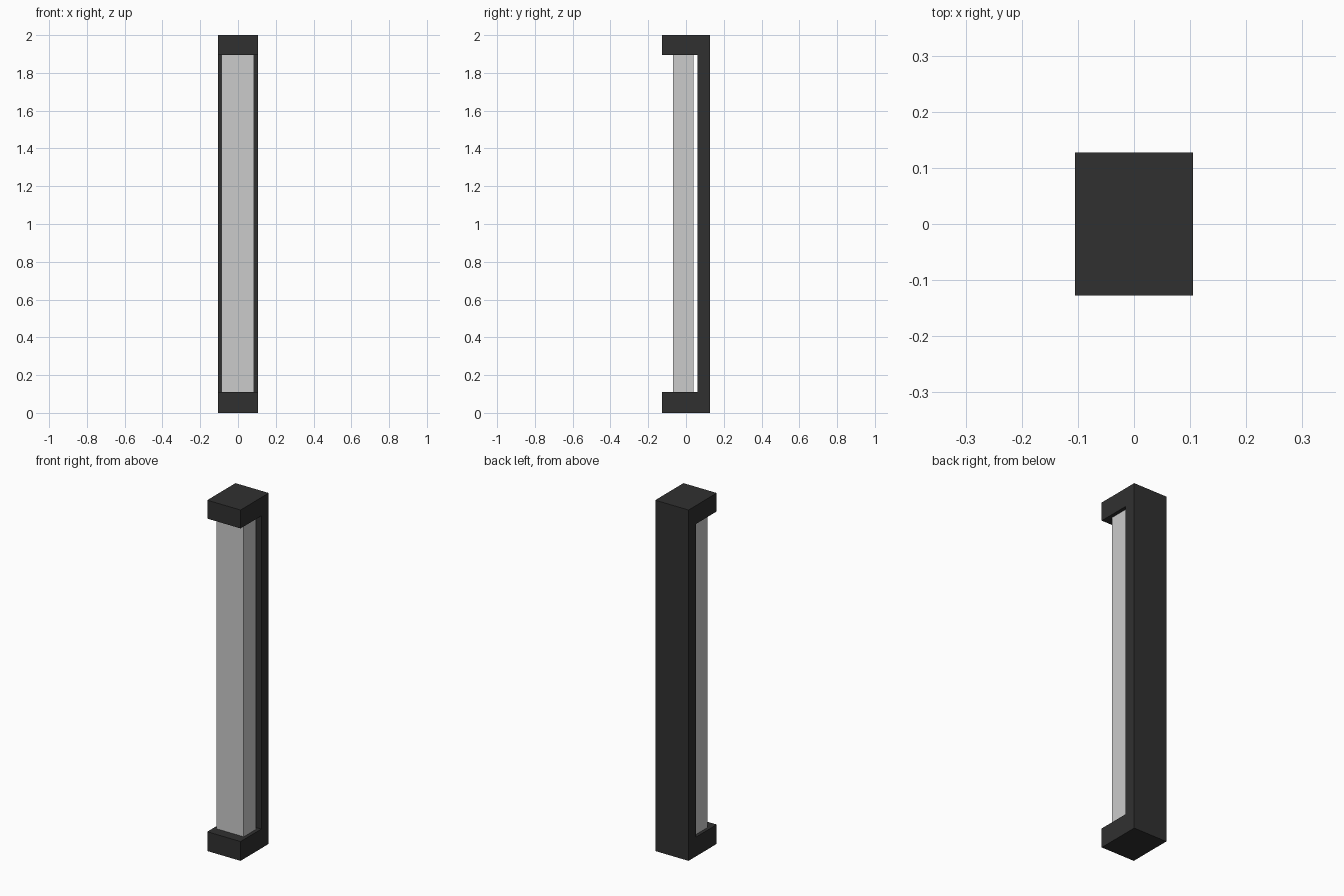
import bpy, bmesh

if "Cube" in bpy.data.objects:
    bpy.data.objects.remove(bpy.data.objects["Cube"])

W, D, H = 0.105, 0.127, 2.0      # half width, half depth, height

# Dark finish of the bracket
dark = bpy.data.materials.new("dark_metal")
dark.diffuse_color = (0.03, 0.03, 0.03, 1)
dark.use_nodes = True
dark.node_tree.nodes["Principled BSDF"].inputs["Base Color"].default_value = dark.diffuse_color


def extrude_x(name, profile, x0, x1, mat=None):
    """Extrude a closed (y, z) profile from x0 to x1."""
    bm = bmesh.new()
    face = bm.faces.new([bm.verts.new((x0, y, z)) for y, z in profile])
    ret = bmesh.ops.extrude_face_region(bm, geom=[face])
    moved = [v for v in ret["geom"] if isinstance(v, bmesh.types.BMVert)]
    bmesh.ops.translate(bm, verts=moved, vec=(x1 - x0, 0, 0))
    bmesh.ops.recalc_face_normals(bm, faces=bm.faces)
    me = bpy.data.meshes.new(name)
    bm.to_mesh(me)
    bm.free()
    ob = bpy.data.objects.new(name, me)
    bpy.context.collection.objects.link(ob)
    if mat:
        me.materials.append(mat)
    return ob


# C-shaped bracket: back plate with bottom and top blocks
low, high, plate = 0.11, 1.895, 0.06
extrude_x("bracket", [(-D, 0), (D, 0), (D, H), (-D, H), (-D, high),
                      (plate, high), (plate, low), (-D, low)], -W, W, dark)

# Light tube held between the blocks
extrude_x("light_tube", [(-0.07, low), (0.04, low), (0.04, high), (-0.07, high)],
          -0.087, 0.085)
